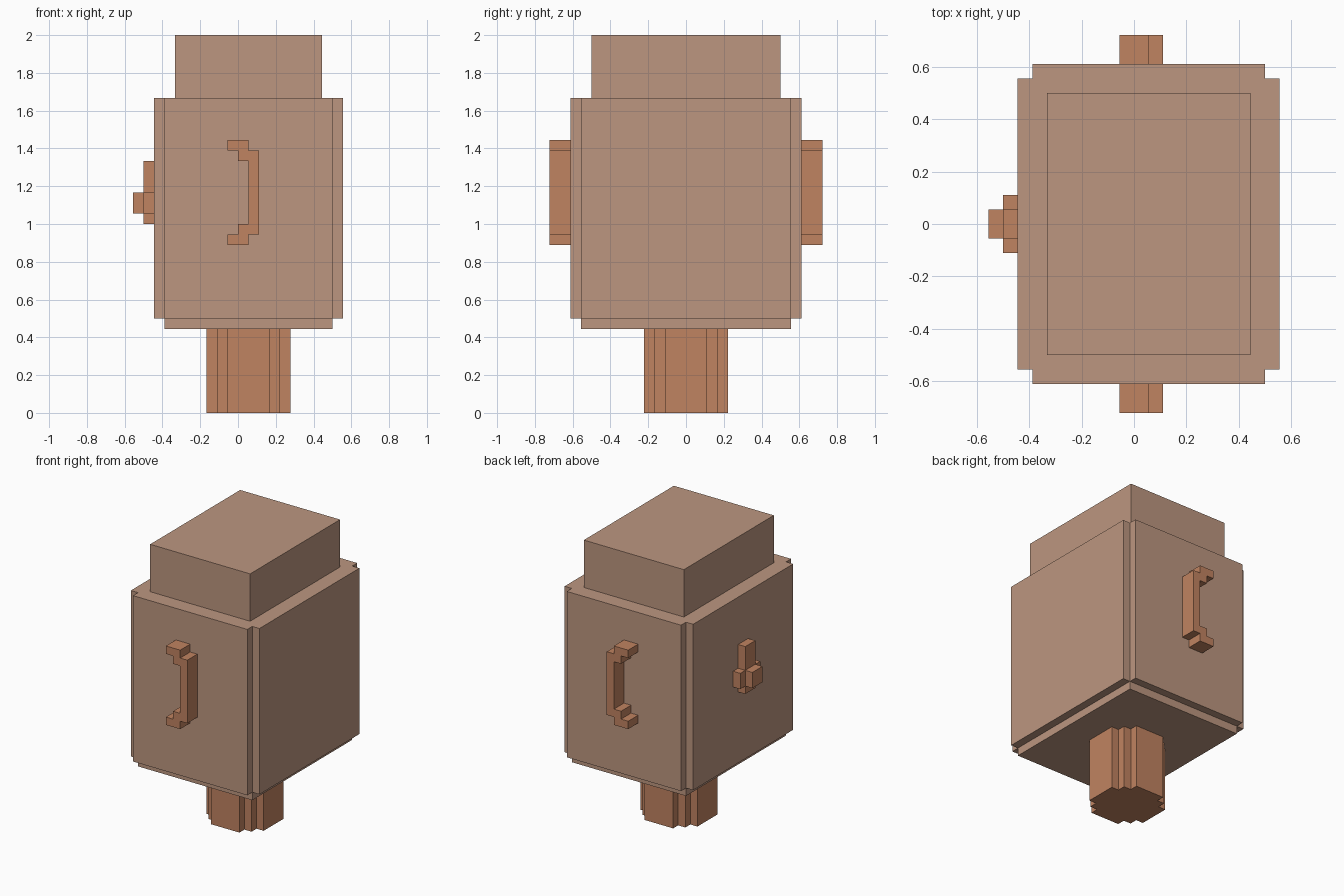
import bpy
import bmesh
from mathutils import Vector

if "Cube" in bpy.data.objects:
    bpy.data.objects.remove(bpy.data.objects["Cube"])

U = 1 / 18  # one block of the model's block grid


def material(name, rgb):
    m = bpy.data.materials.new(name)
    m.diffuse_color = (*rgb, 1)
    m.use_nodes = True
    m.node_tree.nodes["Principled BSDF"].inputs["Base Color"].default_value = m.diffuse_color
    return m


PALE = material("pale_tan", (0.505, 0.307, 0.216))
CLAY = material("clay_brown", (0.527, 0.227, 0.119))


def prism(name, profile, axis, start, end, mat):
    """Extrude a 2D block profile along an axis ('x': y,z  'y': x,z  'z': x,y)."""
    def place(a, b, t):
        return Vector({'x': (t, a, b), 'y': (a, t, b), 'z': (a, b, t)}[axis]) * U

    bm = bmesh.new()
    face = bm.faces.new([bm.verts.new(place(a, b, start)) for a, b in profile])
    ext = bmesh.ops.extrude_face_region(bm, geom=[face], use_keep_orig=True)
    top = [g for g in ext["geom"] if isinstance(g, bmesh.types.BMVert)]
    bmesh.ops.translate(bm, verts=top, vec=place(0, 0, end - start))
    bmesh.ops.recalc_face_normals(bm, faces=bm.faces)
    mesh = bpy.data.meshes.new(name)
    bm.to_mesh(mesh)
    bm.free()
    mesh.materials.append(mat)
    obj = bpy.data.objects.new(name, mesh)
    bpy.context.collection.objects.link(obj)
    return obj


def stepped(corner, cx=0):
    """Closed outline from one quadrant's staircase, mirrored around (cx, 0)."""
    back = corner[::-1]
    pts = (corner + [(-x, y) for x, y in back]
           + [(-x, -y) for x, y in corner] + [(x, -y) for x, y in back])
    return [(x + cx, y) for x, y in pts]


def rect(w, d, cx=0, cy=0):
    return [(x + cx, y + cy) for x, y in stepped([(w, d)])]


# Stem with stair-stepped round section
prism("stem", stepped([(4, 2), (3, 2), (3, 3), (2, 3), (2, 4)], 1), 'z', 0, 8, CLAY)

# Body: inset bottom layer, notched main block, top cap
prism("body_bottom", rect(8, 10, 1), 'z', 8, 9, PALE)
prism("body", stepped([(9, 10), (8, 10), (8, 11)], 1), 'z', 9, 30, PALE)
prism("cap", rect(7, 9, 1), 'z', 30, 36, PALE)

# Curved handles on front and back; profile mirrored about its mid height
half = [(-1, 5), (1, 5), (1, 4), (2, 4)]
inner = [(1, -3), (1, 3), (0, 3), (0, 4), (-1, 4)]
lower = [(x, -z) for x, z in half[::-1]]
lower_inner = [(-1, -4), (0, -4), (0, -3)]
handle = [(x, z + 21) for x, z in half + lower + lower_inner + inner]
for name, start, end in (("front_handle", -13, -11), ("back_handle", 11, 13)):
    prism(name, handle, 'y', start, end, CLAY)

# Cross-shaped latch with knob on the left side
latch = [(1, 18), (1, 19), (2, 19), (2, 21), (1, 21), (1, 24)]
latch += [(-y, z) for y, z in latch[::-1]]
prism("latch", latch, 'x', -9, -8, CLAY)
prism("latch_knob", rect(1, 1, 0, 20), 'x', -10, -9, CLAY)
